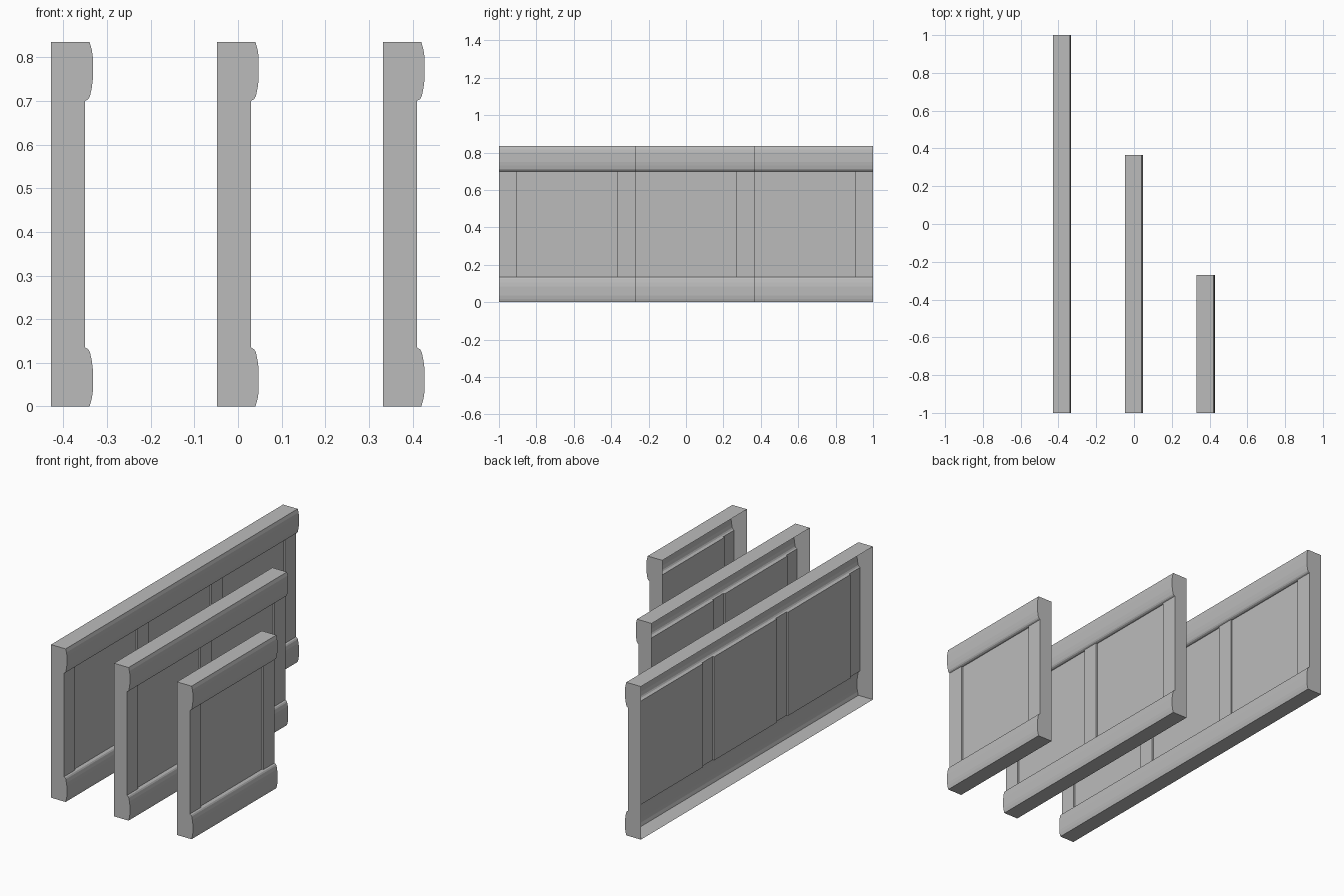
import bpy, bmesh

if "Cube" in bpy.data.objects:
    bpy.data.objects.remove(bpy.data.objects["Cube"])

HEIGHT = 0.835
STILE = 0.095        # width of an upright
PITCH = 0.635        # panel plus one upright
RECESS = 0.009       # depth of the sunken panels

grey = bpy.data.materials.new("plain grey")
grey.use_nodes = True
colour = (0.5, 0.5, 0.5, 1)
grey.diffuse_color = colour
grey.node_tree.nodes["Principled BSDF"].inputs["Base Color"].default_value = colour

# Rail moulding: depth from the open back, height from the outer edge
rail = [(0, 0), (0.088, 0), (0.093, 0.018), (0.0955, 0.035), (0.0955, 0.085),
        (0.093, 0.105), (0.089, 0.124), (0.085, 0.131), (0.078, 0.135)]
profile = rail + [(d, HEIGHT - z) for d, z in reversed(rail)]
FLAT = len(rail) - 1     # profile segment between the two rails


def wainscot(name, x, panels):
    """Open-backed shell with moulded rails, uprights and sunken panels."""
    bm = bmesh.new()

    # Column positions at both sides of each upright
    ys = []
    for i in range(panels + 1):
        ys += [-1 + i * PITCH, -1 + i * PITCH + STILE]
    columns = [[bm.verts.new((x + d, y, z)) for d, z in profile] for y in ys]

    # Front surface, top and bottom
    sunken = []
    for c, (a, b) in enumerate(zip(columns, columns[1:])):
        for i in range(len(profile) - 1):
            face = bm.faces.new((a[i], b[i], b[i + 1], a[i + 1]))
            if c % 2 and i == FLAT:
                sunken.append(face)

    # End caps
    bm.faces.new(columns[0])
    bm.faces.new(columns[-1][::-1])

    # Push the panels back
    made = bmesh.ops.extrude_face_region(bm, geom=sunken)["geom"]
    verts = [v for v in made if isinstance(v, bmesh.types.BMVert)]
    bmesh.ops.translate(bm, verts=verts, vec=(-RECESS, 0, 0))
    bmesh.ops.delete(bm, geom=[f for f in sunken if f.is_valid], context="FACES_ONLY")

    mesh = bpy.data.meshes.new(name)
    bm.to_mesh(mesh)
    bm.free()
    mesh.materials.append(grey)
    bpy.context.collection.objects.link(bpy.data.objects.new(name, mesh))


wainscot("long_wall_panel", -0.428, 3)
wainscot("medium_wall_panel", -0.048, 2)
wainscot("short_wall_panel", 0.332, 1)
